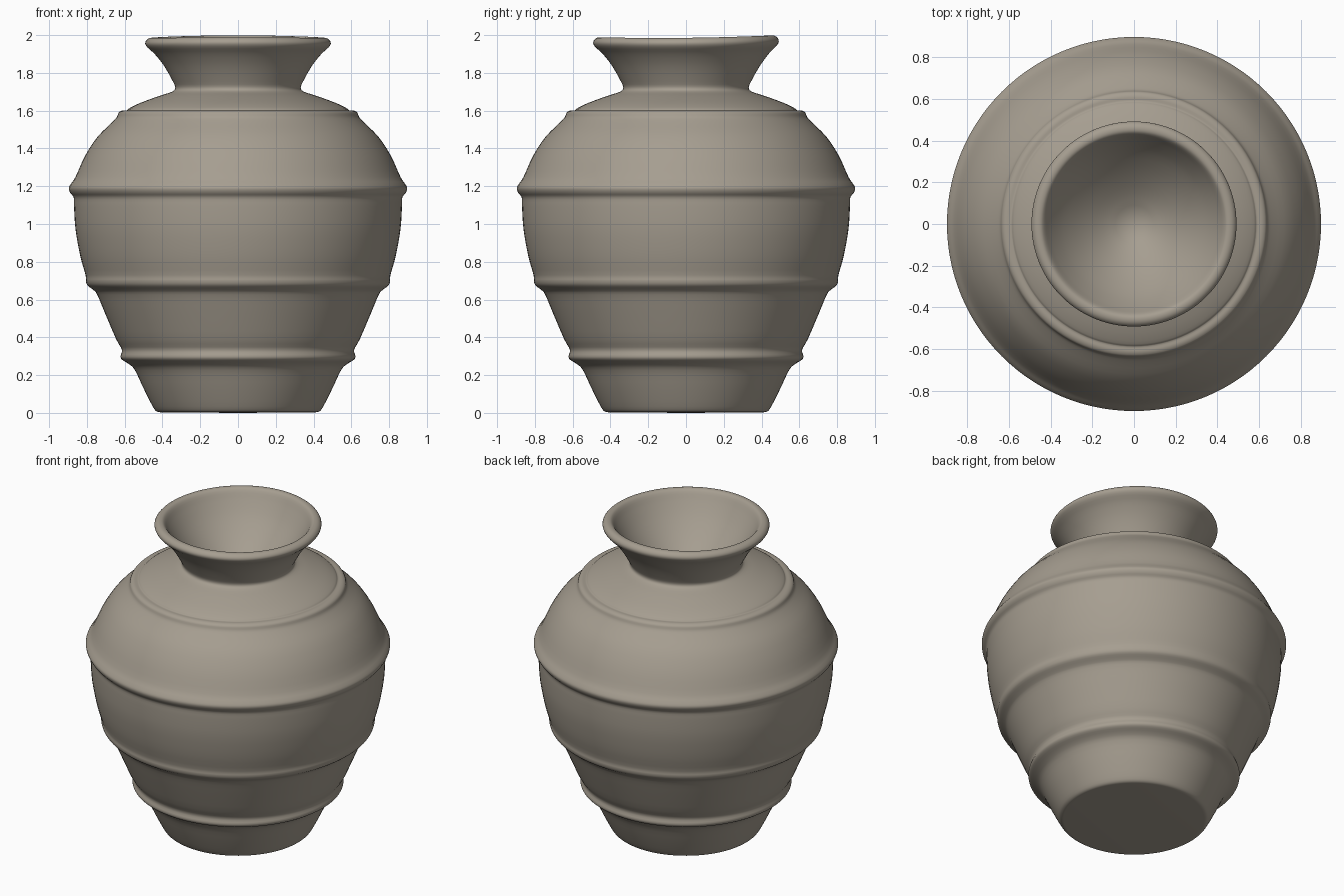
import bpy, bmesh, math
from mathutils import Vector

if "Cube" in bpy.data.objects:
    bpy.data.objects.remove(bpy.data.objects["Cube"])

SEGMENTS = 112

# Outline (radius, height): base, ribbed body, shoulder, neck, lip, funnel mouth
PROFILE = [
    (0.405, 0.003), (0.43, 0.007), (0.452, 0.035), (0.50, 0.13), (0.545, 0.225),
    (0.575, 0.257), (0.612, 0.28), (0.622, 0.30), (0.615, 0.335), (0.645, 0.39),
    (0.705, 0.53), (0.745, 0.625), (0.765, 0.65), (0.797, 0.675), (0.806, 0.70),
    (0.807, 0.73), (0.835, 0.83), (0.86, 0.97), (0.868, 1.09), (0.87, 1.14),
    (0.888, 1.165), (0.896, 1.19), (0.883, 1.215), (0.86, 1.25), (0.81, 1.36),
    (0.745, 1.46), (0.67, 1.535), (0.642, 1.565), (0.632, 1.59), (0.612, 1.601),
    (0.588, 1.602), (0.575, 1.613), (0.52, 1.64), (0.42, 1.677), (0.35, 1.70),
    (0.332, 1.72), (0.345, 1.755), (0.39, 1.835), (0.44, 1.90), (0.482, 1.94),
    (0.491, 1.965), (0.475, 1.985), (0.45, 1.989), (0.43, 1.975), (0.40, 1.925),
    (0.34, 1.84), (0.25, 1.745), (0.15, 1.665), (0.06, 1.615),
]


def smooth_curve(pts, steps=3):
    """Catmull-Rom resampling of the outline."""
    p = [Vector(q) for q in pts]
    p = [2 * p[0] - p[1]] + p + [2 * p[-1] - p[-2]]
    out = []
    for a, b, c, d in zip(p, p[1:], p[2:], p[3:]):
        for i in range(steps):
            t = i / steps
            out.append(0.5 * (2 * b + (c - a) * t + (2 * a - 5 * b + 4 * c - d) * t * t
                              + (3 * b - a - 3 * c + d) * t ** 3))
    return out + [p[-2]]


bm = bmesh.new()
rings = []
for r, z in smooth_curve(PROFILE):
    ring = []
    for k in range(SEGMENTS):
        a = 2 * math.pi * k / SEGMENTS
        # Slightly uneven, hand-thrown lip
        w = max(0, min(1, (z - 1.85) / 0.13))
        dz = w * (0.005 * math.sin(a) - 0.004 * math.cos(2 * a))
        ring.append(bm.verts.new((r * math.cos(a), r * math.sin(a), z + dz)))
    rings.append(ring)

# Wall of the pot
for lo, hi in zip(rings, rings[1:]):
    for k in range(SEGMENTS):
        n = (k + 1) % SEGMENTS
        bm.faces.new((lo[k], lo[n], hi[n], hi[k]))

# Flat base and bottom of the mouth
for ring, z in ((rings[0], 0.0), (rings[-1], 1.605)):
    centre = bm.verts.new((0, 0, z))
    for k in range(SEGMENTS):
        bm.faces.new((ring[k], ring[(k + 1) % SEGMENTS], centre))
bmesh.ops.recalc_face_normals(bm, faces=bm.faces)

mesh = bpy.data.meshes.new("clay_pot")
bm.to_mesh(mesh)
bm.free()
pot = bpy.data.objects.new("clay_pot", mesh)
bpy.context.collection.objects.link(pot)

clay = bpy.data.materials.new("grey_brown_clay")
clay.diffuse_color = (0.38, 0.34, 0.28, 1)
clay.use_nodes = True
clay.node_tree.nodes["Principled BSDF"].inputs["Base Color"].default_value = clay.diffuse_color
mesh.materials.append(clay)

bpy.context.view_layer.objects.active = pot
pot.select_set(True)
bpy.ops.object.shade_smooth_by_angle(angle=math.radians(50))
